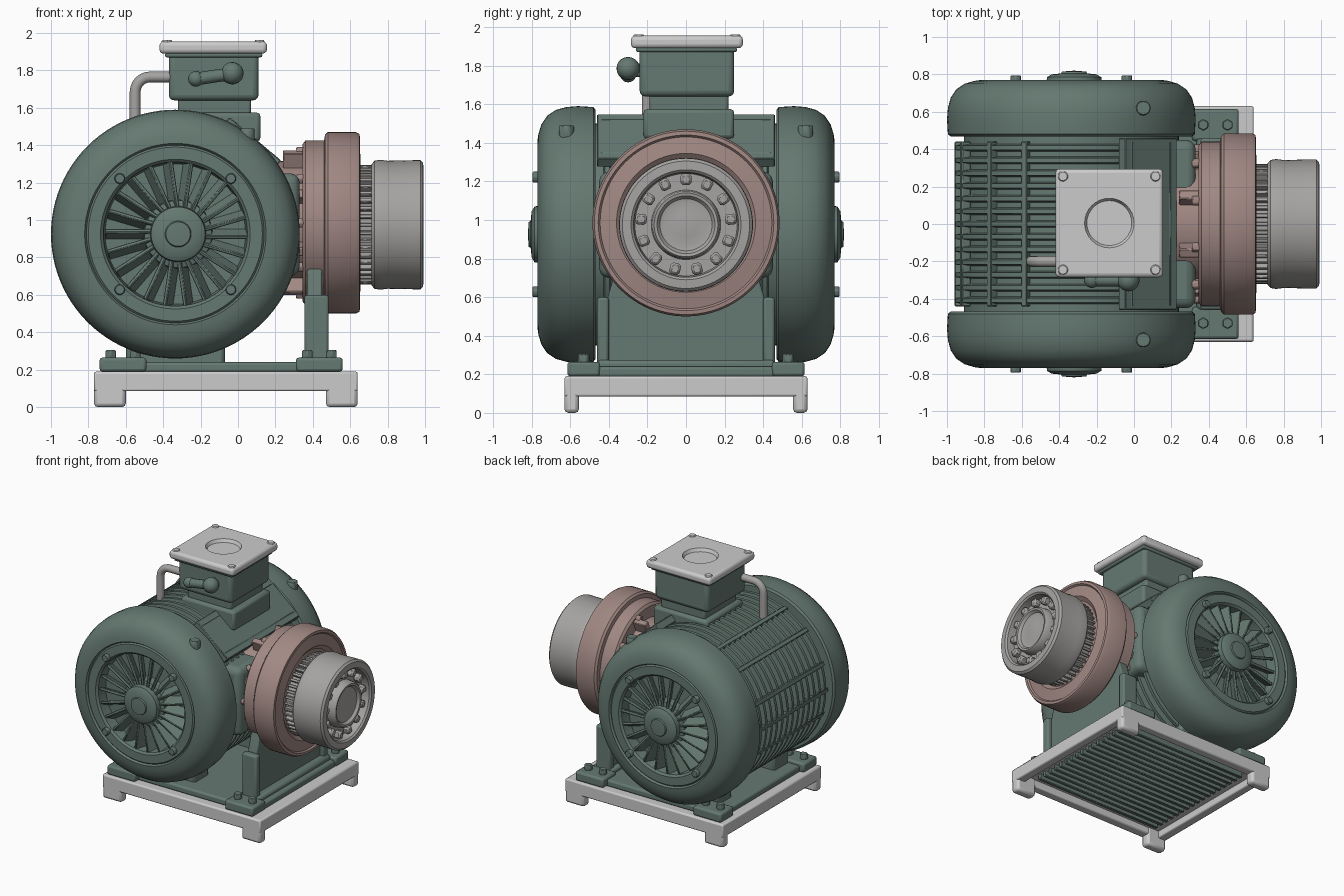
import bpy, bmesh
from math import sin, cos, pi, radians
from mathutils import Matrix, Vector

if "Cube" in bpy.data.objects:
    bpy.data.objects.remove(bpy.data.objects["Cube"])


def mat(name, rgb):
    m = bpy.data.materials.new(name)
    m.diffuse_color = (*rgb, 1)
    m.use_nodes = True
    m.node_tree.nodes["Principled BSDF"].inputs["Base Color"].default_value = m.diffuse_color
    return m


GREEN = mat("green_paint", (0.13, 0.19, 0.165))
RUST = mat("worn_red_paint", (0.36, 0.25, 0.23))
STEEL = mat("steel", (0.38, 0.37, 0.36))
DIR = {'X': Vector((1, 0, 0)), 'Y': Vector((0, 1, 0)), 'Z': Vector((0, 0, 1))}


def finish(name, bm, m=None, bevel=0, seg=2):
    bmesh.ops.recalc_face_normals(bm, faces=bm.faces[:])
    me = bpy.data.meshes.new(name)
    bm.to_mesh(me)
    bm.free()
    ob = bpy.data.objects.new(name, me)
    bpy.context.collection.objects.link(ob)
    if m:
        me.materials.append(m)
    if bevel:
        b = ob.modifiers.new("bevel", 'BEVEL')
        b.width, b.segments, b.limit_method = bevel, seg, 'ANGLE'
    return ob


def boxes(name, spans, m=None, bevel=0.01, seg=2):
    """Each span is x0, x1, y0, y1, z0, z1."""
    bm = bmesh.new()
    for x0, x1, y0, y1, z0, z1 in spans:
        M = Matrix.Translation(((x0 + x1) / 2, (y0 + y1) / 2, (z0 + z1) / 2))
        bmesh.ops.create_cube(bm, size=1, matrix=M @ Matrix.Diagonal((x1 - x0, y1 - y0, z1 - z0, 1)))
    return finish(name, bm, m, bevel, seg)


def lathe(name, prof, origin, axis, m=None, seg=64, sign=1):
    """Revolve (radius, distance) points round an axis through origin."""
    d = DIR[axis] * sign
    u = DIR['X'] if axis != 'X' else DIR['Y']
    v = d.cross(u)
    bm = bmesh.new()
    rings = []
    for r, t in prof:
        rings.append([bm.verts.new(Vector(origin) + d * t + (u * cos(a) + v * sin(a)) * r)
                      for a in (2 * pi * i / seg for i in range(seg))])
    for A, B in zip(rings, rings[1:]):
        for i in range(seg):
            j = (i + 1) % seg
            bm.faces.new((A[i], A[j], B[j], B[i]))
    bmesh.ops.remove_doubles(bm, verts=bm.verts[:], dist=1e-5)
    return finish(name, bm, m)


def radial(name, angles, r, size, origin, axis, m=None, tilt=0, bevel=0.005):
    """Blocks set round an axis; size is radial, tangential, axial."""
    bm = bmesh.new()
    out = DIR['X'] if axis != 'X' else DIR['Z']
    tan = DIR[axis].cross(out)
    s = [0, 0, 0]
    for vec, k in ((out, size[0]), (tan, size[1]), (DIR[axis], size[2])):
        for i in range(3):
            s[i] += abs(vec[i]) * k
    for a in angles:
        M = (Matrix.Translation(origin) @ Matrix.Rotation(a, 4, axis) @ Matrix.Translation(out * r)
             @ Matrix.Rotation(tilt, 4, out) @ Matrix.Diagonal((*s, 1)))
        bmesh.ops.create_cube(bm, size=1, matrix=M)
    return finish(name, bm, m, bevel, 1)


def bolts(name, pts, axis, r, h, m=None, seg=6):
    """Hexagonal heads centred on the points."""
    bm = bmesh.new()
    R = DIR['Z'].rotation_difference(DIR[axis]).to_matrix().to_4x4()
    for p in pts:
        bmesh.ops.create_cone(bm, cap_ends=True, segments=seg, radius1=r, radius2=r, depth=h,
                              matrix=Matrix.Translation(p) @ R)
    return finish(name, bm, m, 0.005, 1)


def circle(n, off=0):
    return [2 * pi * (i + off) / n for i in range(n)]


# base tray with four feet and slatted underside
W = 0.63
boxes("base_plate", [(-.77, .64, -W, W, .14, .19)], bevel=.012)
boxes("base_skirt", [(-.77, .64, -W, -W + .07, .085, .185), (-.77, .64, W - .07, W, .085, .185),
                     (-.77, -.70, -W, W, .085, .185), (.57, .64, -W, W, .085, .185)])
boxes("base_feet", [(x, x + .17, y, y + .075, 0, .18) for x in (-.77, .47) for y in (-W, W - .075)], bevel=.02)
boxes("base_slats", [(-.62, .5, y - .014, y + .014, .10, .15) for y in [-.48 + .06 * i for i in range(17)]],
      GREEN, .004, 1)

# motor bed, pads and cradle
boxes("motor_bed", [(-.70, .55, -.56, .56, .185, .24)], GREEN, .015)
pads = [(-.62, s * .53) for s in (-1, 1)] + [(.43, s * .53) for s in (-1, 1)]
boxes("mounting_pads", [(x - .12, x + .13, y - .085, y + .085, .19, .265) for x, y in pads], GREEN, .015)
bolts("pad_bolts", [(x + dx, y, .28) for x, y in pads for dx in (-.06, .07)], 'Z', .032, .05, GREEN)
boxes("motor_cradle", [(-.60, -.07, s * .36 - .09, s * .36 + .09, .22, .45) for s in (-1, 1)], GREEN, .02)

# drum with ring fins
C = (-.335, 0, .925)
prof = [(.3, -.5), (.575, -.5)]
for i in range(13):
    y = -.408 + .068 * i
    prof += [(.575, y - .02), (.622, y - .012), (.622, y + .012), (.575, y + .02)]
lathe("finned_drum", prof + [(.575, .5), (.3, .5)], C, 'Y', GREEN, 72)
radial("drum_cross_bars", [pi + radians(a) for a in (-66, -45, -19, 0, 19, 45, 66)], .60,
       (.05, .035, .88), C, 'Y', GREEN)

# rounded end caps with fan grilles
cap = [(.5, .5), (.52, .468), (.645, .468), (.66, .48), (.665, .56), (.66, .62), (.645, .675), (.615, .72),
       (.57, .75), (.52, .765), (.485, .77), (.475, .755), (.465, .765), (.40, .765), (.385, .75),
       (.375, .67), (0, .67)]
hub = [(.19, .66), (.18, .735), (.15, .745), (.145, .785), (.12, .80), (.07, .805), (.065, .815), (0, .82)]
for side, s in (("front", -1), ("back", 1)):
    lathe(side + "_end_cap", cap, C, 'Y', GREEN, 96, s)
    F = Vector((-.32, 0, .925))
    lathe(side + "_fan_hub", hub, F, 'Y', GREEN, 40, s)
    radial(side + "_fan_blades", circle(22), .265, (.25, .022, .09), F + Vector((0, s * .71, 0)), 'Y',
           GREEN, radians(25))
    bolts(side + "_cap_bolts", [(C[0] + .42 * cos(a), s * .77, C[2] + .42 * sin(a))
                                for a in circle(4, .5)], 'Y', .03, .05, GREEN, 8)
    bolts(side + "_lifting_stud", [(.05, s * .62, 1.45)], 'Z', .04, .08, GREEN, 12)

# sloping access plate on the drum's upper right
radial("access_plate", [radians(-50)], .635, (.06, .36, .92), C, 'Y', GREEN)
radial("access_plate_ribs", [radians(a) for a in (-38, -62)], .665, (.03, .03, .88), C, 'Y', GREEN)

# gearbox neck joining drum to flange
Z = .985
A = (0, 0, Z)
boxes("drive_neck", [(.0, .33, -.45, .45, .70, 1.25)], GREEN, .05, 3)
lathe("neck_collar", [(0, .1), (.33, .1), (.33, .36), (0, .36)], A, 'X', RUST)
radial("neck_ribs", circle(8, .5), .35, (.12, .05, .14), (.31, 0, Z), 'X', RUST)
bolts("neck_bolts", [(.335, .40 * sin(a), Z + .40 * cos(a)) for a in circle(10, .5)], 'X', .028, .05, RUST)

# round flange
lathe("drive_flange", [(0, .345), (.42, .345), (.44, .36), (.44, .46), (.47, .465), (.485, .48), (.485, .63),
                       (.475, .65), (.455, .652), (.445, .64), (.36, .655), (.33, .63), (0, .63)],
      A, 'X', RUST, 96)

# toothed collar and pulley drum
P = (0, 0, .975)
lathe("toothed_collar", [(0, .6), (.29, .6), (.29, .74), (0, .74)], P, 'X', STEEL)
radial("collar_teeth", circle(44), .295, (.05, .02, .09), (.68, 0, .975), 'X', STEEL, 0, .003)
lathe("pulley_drum", [(0, .715), (.325, .715), (.342, .73), (.347, .76), (.342, .80), (.345, .94), (.345, .975),
                      (.33, .99), (.285, .992), (.272, .98), (.265, .92), (.18, .92), (.175, .975), (.165, .988),
                      (.15, .985), (.135, .965), (.11, .96), (.06, .968), (0, .97)], P, 'X', STEEL, 80)
radial("pulley_lugs", circle(13), .235, (.06, .055, .06), (.935, 0, .975), 'X', STEEL, 0, .012)

# pedestal under the flange
bm = bmesh.new()
outline = [(-.46, .2), (.46, .2), (.445, .45), (.40, .62), (.36, .75), (-.36, .75), (-.40, .62), (-.445, .45)]
f = bm.faces.new([bm.verts.new((.37, y, z)) for y, z in outline])
ext = bmesh.ops.extrude_face_region(bm, geom=[f])
bmesh.ops.translate(bm, vec=(.08, 0, 0), verts=[v for v in ext['geom'] if isinstance(v, bmesh.types.BMVert)])
finish("pedestal_web", bm, GREEN, .01)
boxes("pedestal_legs", [(.355, .485, s * .43 - .03, s * .43 + .03, .2, .60) for s in (-1, 1)], GREEN, .015)
boxes("pedestal_foot", [(.335, .51, -.46, .46, .22, .275)], GREEN, .02)

# terminal box on its saddle
boxes("box_saddle", [(-.36, .12, -.22, .25, 1.42, 1.575)], GREEN, .02)
boxes("box_neck", [(-.32, .07, -.19, .22, 1.55, 1.66)], GREEN, .015)
boxes("terminal_box", [(-.37, .11, -.24, .25, 1.64, 1.9)], GREEN, .03, 3)
boxes("box_gasket", [(-.39, .13, -.26, .265, 1.87, 1.895)], GREEN, .01)
lid = boxes("box_lid", [(-.42, .155, -.285, .295, 1.89, 1.955)], None, .022, 3)
cut = lathe("lid_cutter", [(0, 1.93), (.12, 1.93), (.155, 2.0), (0, 2.0)], (-.132, .005, 0), 'Z', None, 32)
cut.hide_render = True
cut.hide_set(True)
bo = lid.modifiers.new("dish", 'BOOLEAN')
bo.object, bo.operation, bo.solver = cut, 'DIFFERENCE', 'EXACT'
bolts("lid_bolts", [(x, y, 1.952) for x in (-.38, .115) for y in (-.245, .255)], 'Z', .028, .02, None, 12)

# side handle and conduit as swept tubes
def tube(name, pts, r, m):
    cu = bpy.data.curves.new(name, 'CURVE')
    cu.dimensions = '3D'
    cu.bevel_depth, cu.bevel_resolution, cu.use_fill_caps = r, 4, True
    sp = cu.splines.new('POLY')
    sp.points.add(len(pts) - 1)
    for p, q in zip(sp.points, pts):
        p.co = (*q, 1)
    cu.materials.append(m)
    ob = bpy.data.objects.new(name, cu)
    bpy.context.collection.objects.link(ob)


bend = [(-.47 - .08 * sin(a), -.2, 1.685 + .08 * cos(a)) for a in [pi / 2 * i / 6 for i in range(7)]]
tube("cable_conduit", [(-.36, -.2, 1.765)] + bend + [(-.55, -.2, 1.40)], .029, STEEL)
tube("gland_body", [(-.22, -.30, 1.755), (-.02, -.30, 1.785)], .034, GREEN)
for nm, x, z, r in (("gland_left_end", -.225, 1.755, .042), ("gland_right_end", -.03, 1.785, .06)):
    lathe(nm, [(r * sin(pi * i / 10), -r * cos(pi * i / 10)) for i in range(11)], (x, -.30, z), 'Y', GREEN, 20)
boxes("gland_stem", [(-.09, -.02, -.3, -.22, 1.74, 1.81)], GREEN, .015)

# smooth shading with sharp edges kept
for ob in bpy.data.objects:
    ok = ob.type == 'MESH' and ob is not cut
    ob.select_set(ok)
    if ok:
        bpy.context.view_layer.objects.active = ob
bpy.ops.object.shade_smooth_by_angle(angle=radians(35))
